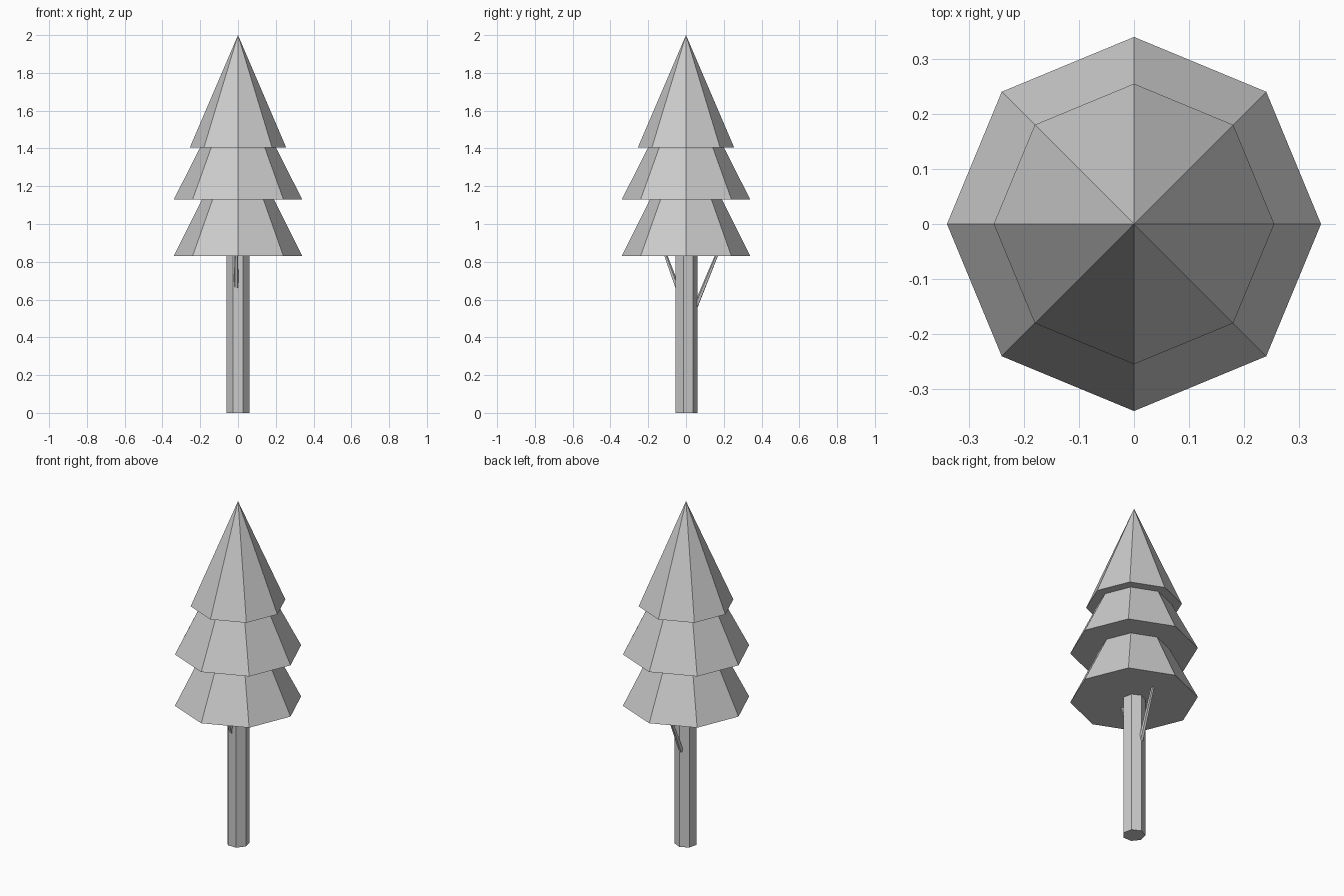
import bpy
import math
from mathutils import Vector

cube = bpy.data.objects.get("Cube")
if cube:
    bpy.data.objects.remove(cube, do_unlink=True)

grey = bpy.data.materials.new("light_grey")
grey.use_nodes = True
COLOUR = (0.6, 0.6, 0.6, 1)
grey.diffuse_color = COLOUR
grey.node_tree.nodes["Principled BSDF"].inputs["Base Color"].default_value = COLOUR


def tapered(name, sides, r_start, r_end, start, end, turn=0):
    """Flat-sided cone or prism running from start to end."""
    start, end = Vector(start), Vector(end)
    axis = end - start
    bpy.ops.mesh.primitive_cone_add(
        vertices=sides, radius1=r_start, radius2=r_end, depth=axis.length,
        location=(start + end) / 2)
    obj = bpy.context.object
    obj.name = name
    obj.data.name = name
    if axis.xy.length > 0.001:
        obj.rotation_euler = axis.to_track_quat("Z", "Y").to_euler()
    else:
        obj.rotation_euler.z = math.radians(turn)
    obj.data.materials.append(grey)
    return obj


# Seven-sided trunk: flat face to the front, corner to the back
tapered("trunk", 7, 0.0615, 0.0615, (0, 0, 0), (0, 0, 0.9))

# Eight-sided foliage tiers: base height, base radius, tip height
tiers = {
    "lower_foliage": (0.83, 0.34, 1.51),
    "middle_foliage": (1.13, 0.34, 1.80),
    "top_foliage": (1.405, 0.255, 2.0),
}
for name, (base, radius, tip) in tiers.items():
    tapered(name, 8, radius, 0, (0, 0, base), (0, 0, tip))

# Thin bare branches running up into the foliage
tapered("front_branch", 5, 0.013, 0.008, (-0.009, -0.046, 0.665), (-0.009, -0.125, 0.88))
tapered("back_branch", 5, 0.013, 0.008, (-0.005, 0.05, 0.56), (0.008, 0.181, 0.88))
